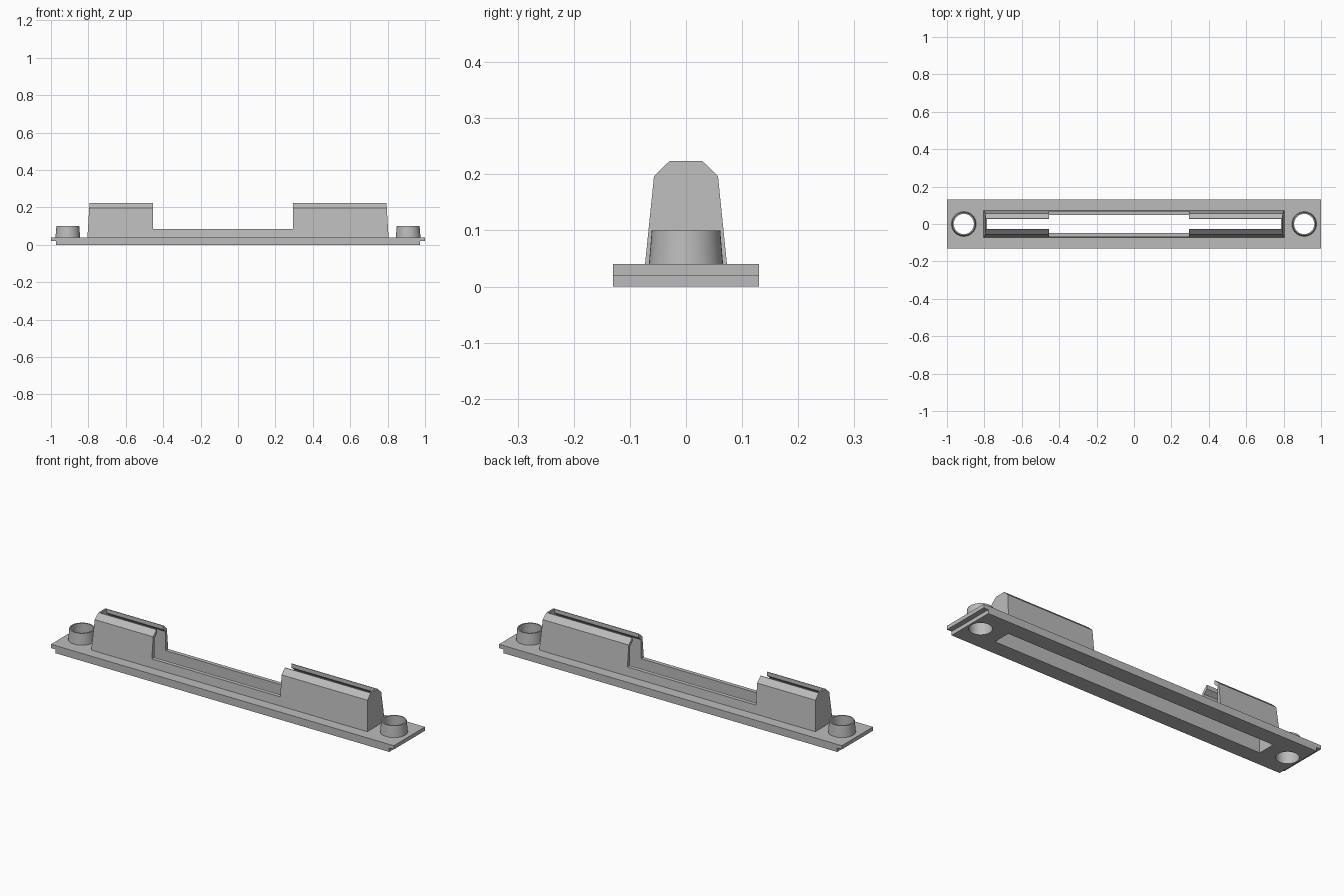
import bpy, bmesh
from math import radians

if "Cube" in bpy.data.objects:
    bpy.data.objects.remove(bpy.data.objects["Cube"])

gray = bpy.data.materials.new("plain_gray")
gray.use_nodes = True
COLOR = (0.5, 0.5, 0.5, 1)
gray.diffuse_color = COLOR
gray.node_tree.nodes["Principled BSDF"].inputs["Base Color"].default_value = COLOR


def finish(name, bm):
    bmesh.ops.recalc_face_normals(bm, faces=bm.faces[:])
    mesh = bpy.data.meshes.new(name)
    bm.to_mesh(mesh)
    bm.free()
    mesh.materials.append(gray)
    ob = bpy.data.objects.new(name, mesh)
    bpy.context.collection.objects.link(ob)
    return ob


def prism(name, profile, place, a, b):
    """Extrude a closed 2D profile; place(u, v, w) gives the 3D point."""
    bm = bmesh.new()
    rings = [[bm.verts.new(place(u, v, w)) for u, v in profile] for w in (a, b)]
    for ring in rings:
        bm.faces.new(ring)
    n = len(profile)
    for i in range(n):
        j = (i + 1) % n
        bm.faces.new((rings[0][i], rings[0][j], rings[1][j], rings[1][i]))
    return finish(name, bm)


def box(name, x0, x1, y, z0, z1):
    return prism(name, [(x0, z0), (x1, z0), (x1, z1), (x0, z1)],
                 lambda u, v, w: (u, w, v), -y, y)


def cylinder(name, x, radius):
    bm = bmesh.new()
    bmesh.ops.create_cone(bm, cap_ends=True, segments=48, radius1=radius,
                          radius2=radius, depth=0.4)
    bmesh.ops.translate(bm, vec=(x, 0, 0), verts=bm.verts[:])
    return finish(name, bm)


def cut(ob, cutters):
    for c in cutters:
        c.hide_render = True
        mod = ob.modifiers.new("cut", "BOOLEAN")
        mod.operation, mod.solver, mod.object = "DIFFERENCE", "EXACT", c
    graph = bpy.context.evaluated_depsgraph_get()
    mesh = bpy.data.meshes.new_from_object(ob.evaluated_get(graph))
    ob.modifiers.clear()
    ob.data = mesh
    for c in cutters:
        bpy.data.objects.remove(c)


def mirrored(half):
    return half + [(-u, v) for u, v in reversed(half)]


HOLE, BOSS_X, SLOT_X, SLOT_Y = 0.054, 0.91, 0.785, 0.047

# Base plate with stepped ends, long slot and two round holes
step = mirrored([(0.973, 0), (0.973, 0.02), (1, 0.02), (1, 0.04)])
base = prism("base_plate", step, lambda u, v, w: (u, w, v), -0.13, 0.13)
cut(base, [box("slot_cutter", -SLOT_X, SLOT_X, SLOT_Y, -0.1, 0.1),
           cylinder("hole_cutter", BOSS_X, HOLE),
           cylinder("hole_cutter", -BOSS_X, HOLE)])

# Hollow housing: chamfered section with slightly sloping ends
outer = mirrored([(0.073, 0.04), (0.057, 0.197), (0.029, 0.224)])
housing = prism("slotted_housing", outer,
                lambda u, v, w: (w * (0.805 - 0.06 * (v - 0.04)), u, v), -1, 1)
inner = mirrored([(SLOT_Y, -0.1), (SLOT_Y, 0.185), (0.026, 0.203), (0.026, 0.3)])
cut(housing, [prism("cavity_cutter", inner, lambda u, v, w: (w, u, v), -SLOT_X, SLOT_X),
              box("gap_cutter", -0.455, 0.294, 0.2, 0.085, 0.4)])

# Tapered hollow bosses
for side, x in (("left", BOSS_X), ("right", -BOSS_X)):
    bm = bmesh.new()
    section = [(HOLE, 0.04), (0.066, 0.04), (0.061, 0.1), (HOLE, 0.1)]
    verts = [bm.verts.new((r, 0, z)) for r, z in section]
    edges = [bm.edges.new((verts[i], verts[(i + 1) % 4])) for i in range(4)]
    bmesh.ops.spin(bm, geom=verts + edges, axis=(0, 0, 1), cent=(0, 0, 0),
                   angle=radians(360), steps=48, use_merge=True)
    bmesh.ops.remove_doubles(bm, verts=bm.verts[:], dist=0.0001)
    bmesh.ops.translate(bm, vec=(x, 0, 0), verts=bm.verts[:])
    finish(side + "_boss", bm)

# Smooth the round surfaces only
for ob in bpy.context.collection.objects:
    if ob.type == "MESH" and ob.name in ("left_boss", "right_boss", "base_plate"):
        bpy.ops.object.select_all(action="DESELECT")
        ob.select_set(True)
        bpy.context.view_layer.objects.active = ob
        bpy.ops.object.shade_smooth_by_angle(angle=radians(30))
